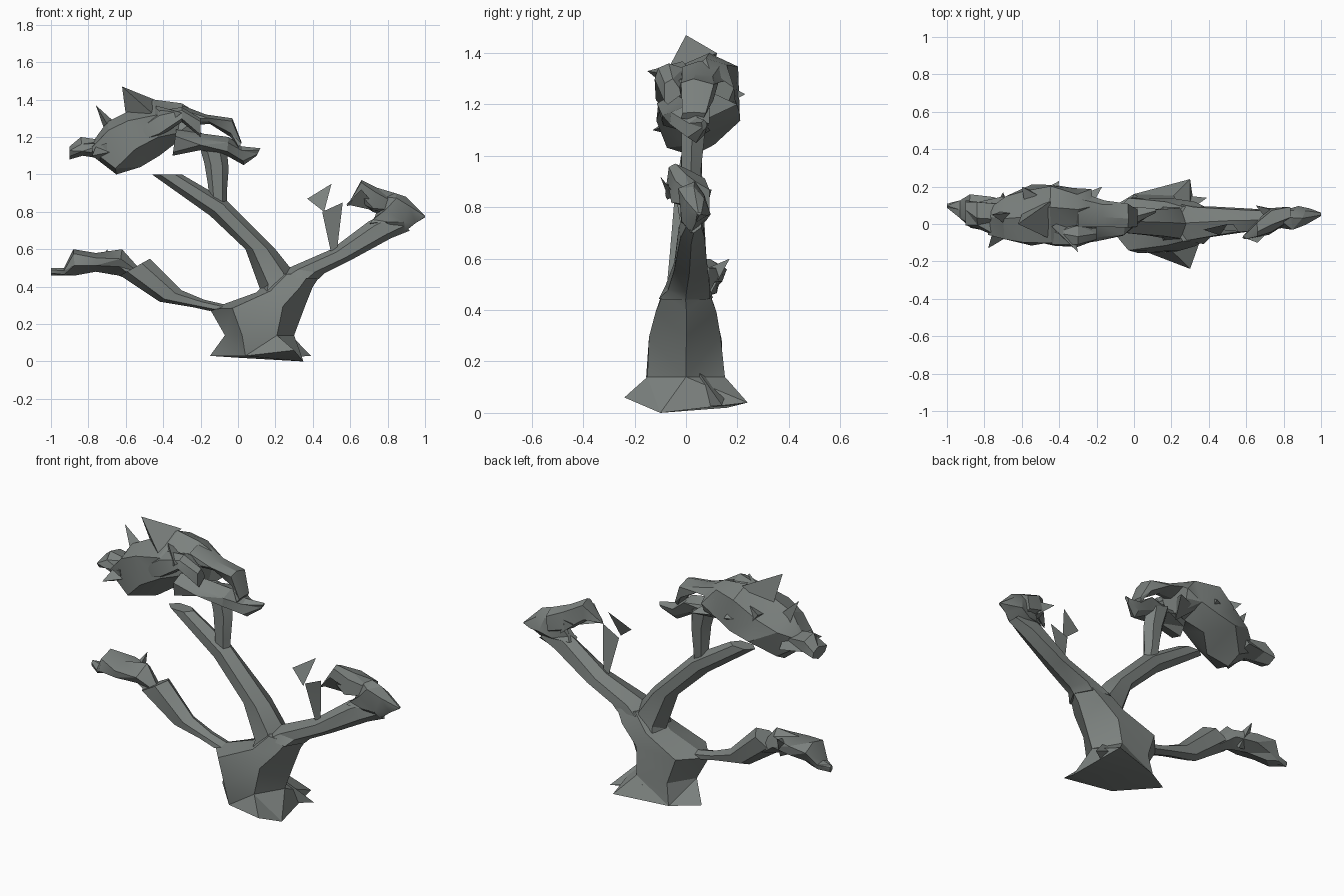
import bpy, bmesh, math, random
from mathutils import Vector

random.seed(11)
cube = bpy.data.objects.get("Cube")
if cube:
    bpy.data.objects.remove(cube)

# one weathered grey for the whole tree
grey = bpy.data.materials.new("weathered grey")
grey.use_nodes = True
colour = (0.2, 0.22, 0.21, 1)
grey.diffuse_color = colour
shader = grey.node_tree.nodes["Principled BSDF"]
shader.inputs["Base Color"].default_value = colour
shader.inputs["Roughness"].default_value = 0.8


def finish(name, bm, closed=True):
    """Turn a bmesh into a named, faceted grey object."""
    if closed:
        bmesh.ops.recalc_face_normals(bm, faces=bm.faces)
    bmesh.ops.triangulate(bm, faces=bm.faces)
    mesh = bpy.data.meshes.new(name)
    bm.to_mesh(mesh)
    bm.free()
    mesh.materials.append(grey)
    obj = bpy.data.objects.new(name, mesh)
    bpy.context.collection.objects.link(obj)
    bpy.ops.object.select_all(action="DESELECT")
    obj.select_set(True)
    bpy.context.view_layer.objects.active = obj
    bpy.ops.object.shade_smooth_by_angle(angle=math.radians(25))
    return obj


def section(a, b, depth, rough):
    """Six-sided cross-section between the edge points a and b."""
    points = []
    for t, side in ((0, 0), (.25, -1), (.75, -1), (1, 0), (.75, 1), (.25, 1)):
        p = a.lerp(b, t)
        p.y += side * depth * (1 + random.uniform(-rough, rough))
        if side == 0:
            p.y += depth * random.uniform(-rough, rough)
        else:
            p += (b - a) * random.uniform(-rough, rough) * .4
        points.append(p)
    return points


def loft(name, sections):
    """Skin a closed surface over cross-sections."""
    bm = bmesh.new()
    rings = [[bm.verts.new(p) for p in s] for s in sections]
    for low, high in zip(rings, rings[1:]):
        for i in range(len(low)):
            k = (i + 1) % len(low)
            bm.faces.new((low[i], low[k], high[k], high[i]))
    bm.faces.new(rings[0])
    bm.faces.new(rings[-1])
    return finish(name, bm)


def rib_sections(rows, depth, y, swell, rough):
    """Sections from silhouette edges; depth and y run evenly, swell peaks midway."""
    result = []
    for i, (ax, az, bx, bz) in enumerate(rows):
        t = i / (len(rows) - 1)
        middle = y[0] + (y[1] - y[0]) * t
        half = depth[0] + (depth[1] - depth[0]) * t + swell * math.sin(math.pi * t)
        result.append(section(Vector((ax, middle, az)), Vector((bx, middle, bz)), half, rough))
    return result


def limb(name, rows, depth, y=(0, 0), swell=0, rough=.08):
    return loft(name, rib_sections(rows, depth, y, swell, rough))


def foliage(name, rows, depth, y=(0, 0), swell=0):
    return limb(name, rows, depth, y, swell, rough=.35)


def spike(name, tip, base, radius):
    """Three-sided thorn from base to tip."""
    tip, base = Vector(tip), Vector(base)
    turn = (tip - base).to_track_quat("Z", "Y")
    bm = bmesh.new()
    foot = []
    for i in range(3):
        angle = i * math.tau / 3
        arm = Vector((math.cos(angle), math.sin(angle), 0)) * radius
        foot.append(bm.verts.new(base + turn @ arm))
    top = bm.verts.new(tip)
    bm.faces.new(foot)
    for i in range(3):
        bm.faces.new((foot[i], foot[(i + 1) % 3], top))
    return finish(name, bm)


def leaf(name, *points):
    bm = bmesh.new()
    bm.faces.new([bm.verts.new(p) for p in points])
    return finish(name, bm, closed=False)


# trunk with spreading roots
roots = [(-.15, .07, .03), (.04, -.14, .03), (.3, -.24, .06),
         (.35, -.1, 0), (.3, .24, .04), (0, .16, .02)]
trunk_edges = [(-.07, .14, .3, .14), (-.15, .28, .36, .3),
               (.1, .37, .4, .4), (.2, .47, .44, .46)]
loft("trunk", [[Vector(p) for p in roots]]
     + rib_sections(trunk_edges, depth=(.15, .09), y=(0, 0), swell=.01, rough=.04))
spike("side_root", tip=(.39, .14, .03), base=(.2, .07, .1), radius=.1)

# main limbs
limb("right_limb", [(.2, .45, .43, .44), (.27, .5, .46, .47), (.5, .6, .6, .54),
                    (.7, .75, .82, .66), (.8, .8, .92, .7)],
     depth=(.1, .03), y=(0, .03))
limb("upper_limb", [(.1, .33, .32, .4), (.12, .38, .28, .5), (.04, .6, .2, .6),
                    (-.15, .78, -.06, .86), (-.46, 1, -.3, 1)],
     depth=(.1, .04), y=(0, .02))
limb("upper_fork", [(-.15, .8, -.06, .84), (-.16, .94, -.06, .9),
                    (-.18, 1.06, -.05, 1.03), (-.22, 1.2, -.06, 1.14)],
     depth=(.03, .05), y=(.01, .03))
limb("left_limb", [(-.15, .27, -.05, .3), (-.24, .29, -.18, .33),
                   (-.42, .32, -.3, .38), (-.63, .46, -.47, .55)],
     depth=(.04, .06), y=(0, .03), swell=-.01)

# left foliage
foliage("left_foliage", [(-.54, .42, -.53, .5), (-.64, .46, -.62, .6), (-.76, .48, -.76, .58),
                         (-.87, .46, -.88, .6), (-.93, .46, -.93, .5), (-1, .46, -1, .5)],
        depth=(.04, .01), y=(.03, .1), swell=.05)
spike("left_foliage_tip", tip=(-.7, .17, .6), base=(-.7, .06, .5), radius=.06)

# right foliage
foliage("right_foliage", [(.7, .73, .73, .77), (.82, .7, .77, .88),
                          (.9, .7, .84, .9), (.95, .74, .9, .88), (1, .77, 1, .78)],
        depth=(.03, .01), y=(.02, .05), swell=.03)
foliage("right_inner_lobe", [(.58, .83, .6, .86), (.65, .85, .66, .97),
                             (.72, .8, .74, .93), (.82, .77, .84, .9)],
        depth=(.01, .04), y=(-.07, .05), swell=.03)
spike("right_back_tip", tip=(.65, .1, .87), base=(.75, .05, .83), radius=.05)
leaf("right_leaf", (.66, -.1, .92), (.58, -.07, .84), (.76, 0, .8))
leaf("twig", (.5, 0, .57), (.53, 0, .6), (.56, -.04, .85), (.45, -.03, .8))
leaf("loose_leaf", (.37, -.03, .87), (.46, -.06, .8), (.5, 0, .95))

# crown: main mass, front lobe, tail and two arms around the gap
foliage("crown", [(-.78, 1.1, -.78, 1.17), (-.65, 1, -.7, 1.28), (-.52, 1.04, -.6, 1.33),
                  (-.42, 1.1, -.45, 1.4), (-.33, 1.17, -.3, 1.38), (-.24, 1.16, -.22, 1.33)],
        depth=(.06, .08), y=(.02, .08), swell=.06)
foliage("crown_front_lobe", [(-.55, 1.15, -.56, 1.27), (-.42, 1.2, -.42, 1.34),
                             (-.3, 1.28, -.3, 1.36), (-.2, 1.2, -.2, 1.3)],
        depth=(.03, .03), y=(-.06, -.06), swell=.02)
foliage("crown_tail", [(-.9, 1.08, -.9, 1.15), (-.83, 1.1, -.84, 1.2), (-.7, 1.08, -.7, 1.18)],
        depth=(.05, .09), y=(.06, .04))
foliage("crown_upper_arm", [(-.3, 1.26, -.3, 1.37), (-.15, 1.27, -.17, 1.32),
                            (-.04, 1.2, -.03, 1.3), (0, 1.14, .02, 1.17)],
        depth=(.08, .04), y=(.07, .03))
foliage("crown_lower_arm", [(-.35, 1.1, -.33, 1.24), (-.2, 1.13, -.2, 1.22),
                            (-.06, 1.1, -.05, 1.2), (.03, 1.05, .02, 1.15),
                            (.1, 1.1, .12, 1.14)],
        depth=(.07, .01), y=(-.04, .07), swell=.02)

# crown thorns: tip, base, radius
thorns = [((-.62, 0, 1.47), (-.5, .04, 1.33), .12),
          ((-.76, .05, 1.37), (-.67, .04, 1.23), .05),
          ((-.4, .23, 1.24), (-.47, .1, 1.24), .1),
          ((-.17, .2, 1.2), (-.28, .08, 1.2), .08),
          ((-.3, -.15, 1.33), (-.4, 0, 1.3), .08),
          ((-.78, -.13, 1.1), (-.7, 0, 1.13), .08),
          ((-.6, .2, 1.3), (-.5, .1, 1.25), .1)]
for number, (tip, base, radius) in enumerate(thorns):
    spike(f"crown_thorn_{number + 1}", tip, base, radius)
